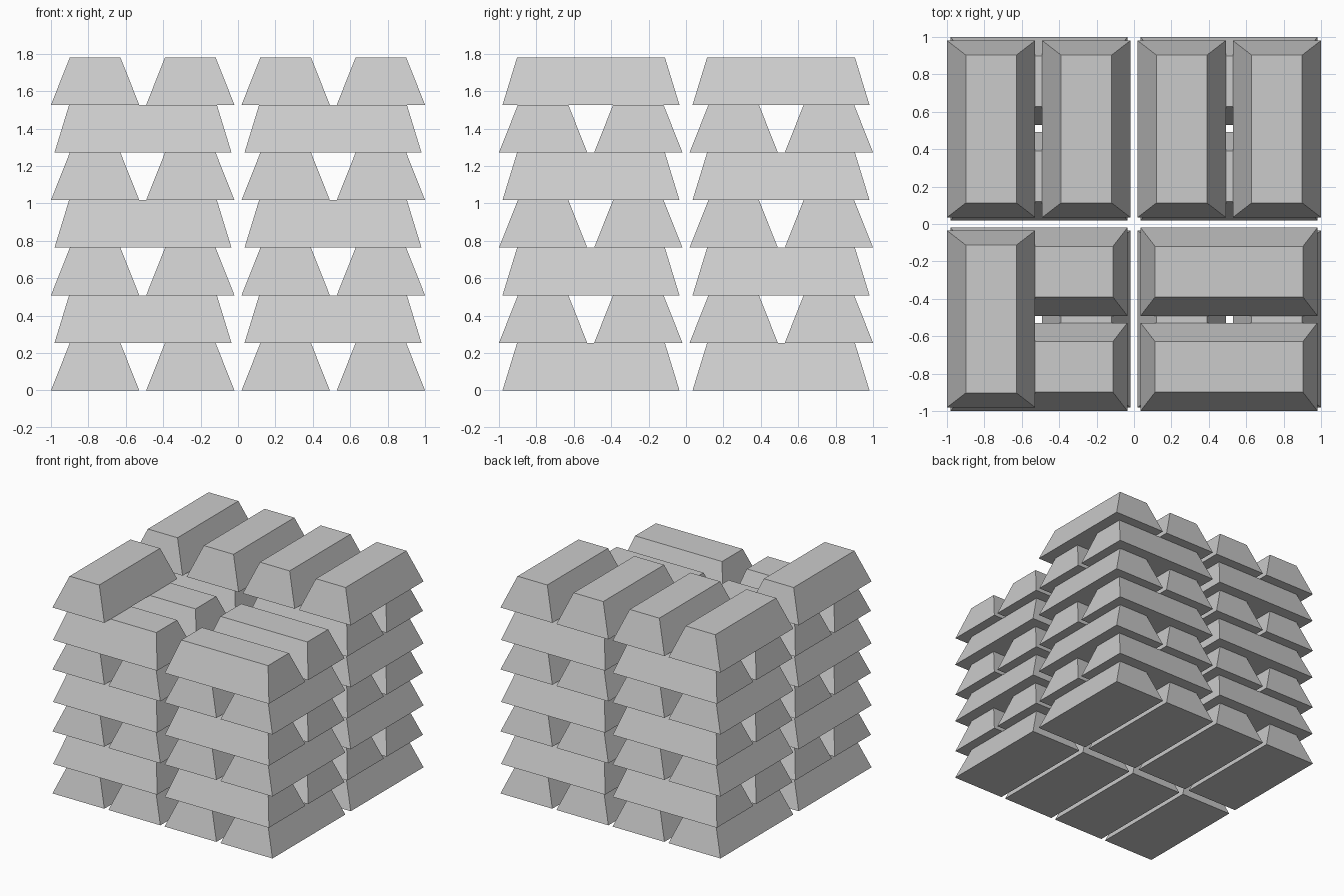
import bpy

if "Cube" in bpy.data.objects:
    bpy.data.objects.remove(bpy.data.objects["Cube"])

H = 0.2545                 # bar height
BASE = (0.472, 0.946)      # width, length at the bottom
TOP = (0.27, 0.79)         # width, length at the top


def bar_mesh():
    """Tapered bar lying along y, resting on z = 0."""
    verts = []
    for (w, l), z in ((BASE, 0), (TOP, H)):
        verts += [(-w/2, -l/2, z), (w/2, -l/2, z), (w/2, l/2, z), (-w/2, l/2, z)]
    faces = [(3, 2, 1, 0), (4, 5, 6, 7)]
    faces += [(i, (i+1) % 4, (i+1) % 4 + 4, i + 4) for i in range(4)]
    me = bpy.data.meshes.new("bar")
    me.from_pydata(verts, [], faces)
    me.update()
    return me


# bars lying along x get their own mesh, with sides swapped by rotation
mesh = bar_mesh()


def bar(x, y, layer, along_x):
    ob = bpy.data.objects.new(f"bar_layer_{layer + 1}", mesh)
    ob.location = (x, y, layer * H)
    ob.rotation_euler.z = 1.5707963 if along_x else 0
    bpy.context.collection.objects.link(ob)


# four stacks of crossed pairs; the top layer is partly taken away
for sx in (-1, 1):
    for sy in (-1, 1):
        for layer in range(7):
            for c in (0.255, 0.764):
                if layer == 6 and sy < 0 and not (sx < 0 and c > 0.5):
                    continue
                if layer % 2:
                    bar(sx * 0.508, sy * c, layer, True)
                else:
                    bar(sx * c, sy * 0.508, layer, False)
